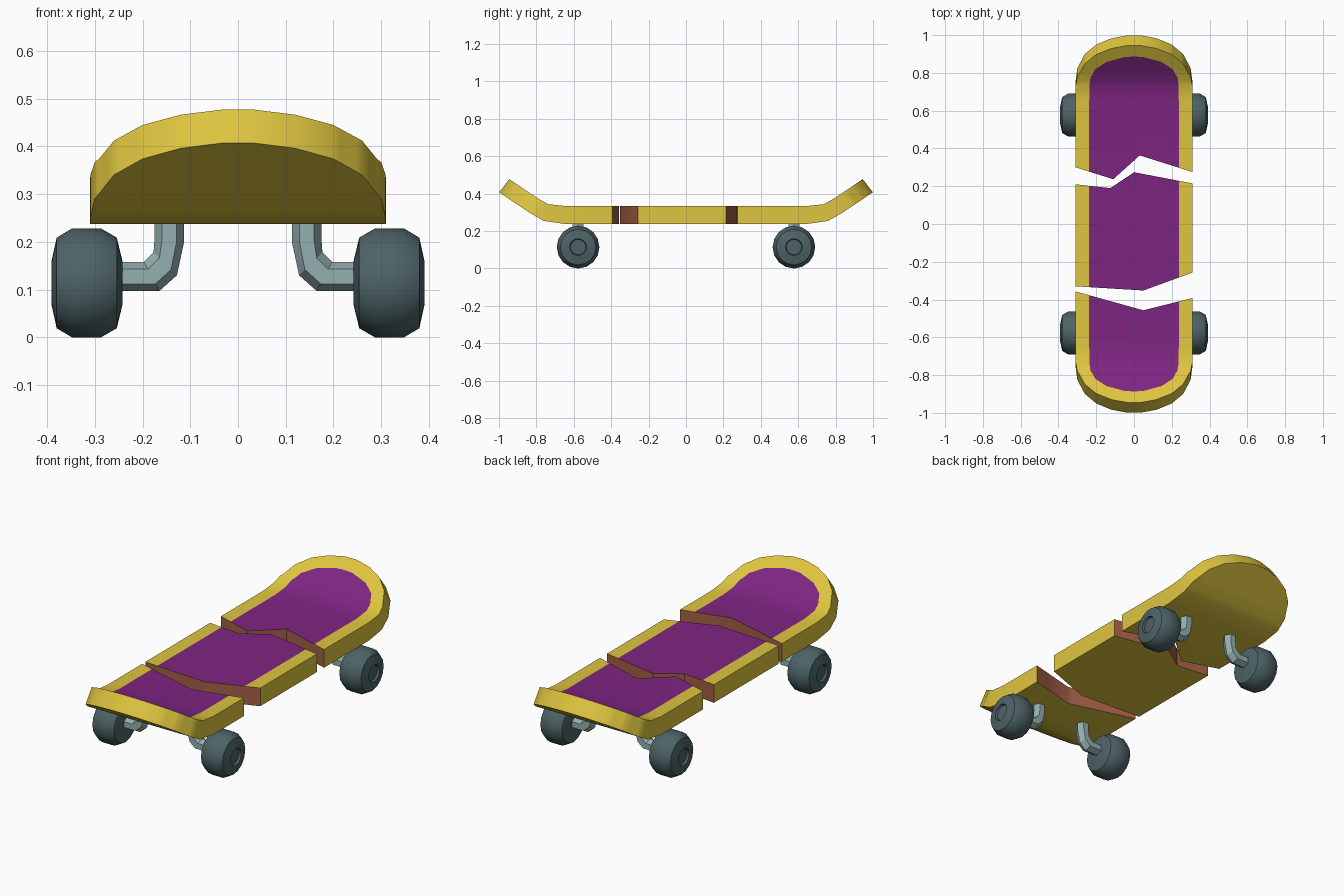
import bpy, bmesh, math

if "Cube" in bpy.data.objects:
    bpy.data.objects.remove(bpy.data.objects["Cube"])


def material(name, rgb):
    m = bpy.data.materials.new(name)
    m.diffuse_color = (*rgb, 1)
    m.use_nodes = True
    m.node_tree.nodes["Principled BSDF"].inputs["Base Color"].default_value = m.diffuse_color
    return m


YELLOW = material("yellow_deck", (0.73, 0.56, 0.05))
PURPLE = material("purple_grip", (0.21, 0.018, 0.22))
BROWN = material("brown_wood_core", (0.37, 0.115, 0.062))
DARK = material("dark_teal_wheel", (0.075, 0.125, 0.135))
METAL = material("pale_metal", (0.30, 0.43, 0.43))


def finish(bm, name, mats, angle=30):
    bmesh.ops.remove_doubles(bm, verts=bm.verts, dist=0.0003)
    bmesh.ops.recalc_face_normals(bm, faces=bm.faces)
    mesh = bpy.data.meshes.new(name)
    bm.to_mesh(mesh)
    bm.free()
    for m in mats:
        mesh.materials.append(m)
    ob = bpy.data.objects.new(name, mesh)
    bpy.context.collection.objects.link(ob)
    bpy.ops.object.select_all(action='DESELECT')
    ob.select_set(True)
    bpy.context.view_layer.objects.active = ob
    bpy.ops.object.shade_smooth_by_angle(angle=math.radians(angle))
    return ob


def lerp(table, t):
    """Piecewise linear lookup in a list of (key, value)."""
    if t <= table[0][0]:
        return table[0][1]
    for (a, va), (b, vb) in zip(table, table[1:]):
        if t <= b:
            return va + (vb - va) * (t - a) / (b - a)
    return table[-1][1]


# Deck curves, keyed by distance along the underside
W, G = 0.31, 0.237
BOTTOM_Z = [(0.65, 0.238), (0.76, 0.254), (0.84, 0.30), (0.999, 0.407)]
TOP_Y = [(0, 0), (0.65, 0.65), (0.76, 0.735), (0.84, 0.79), (0.999, 0.945)]
TOP_Z = [(0.65, 0.334), (0.76, 0.343), (0.84, 0.373), (0.999, 0.477)]
WIDTH = [(0.75, W), (0.825, 0.30), (0.90, 0.26), (0.95, 0.20), (0.983, 0.12), (0.999, 0.035)]
GRIP = [(0.75, G), (0.82, 0.231), (0.87, 0.205), (0.91, 0.145), (0.936, 0.05), (0.939, 0)]
COLUMNS = [-W, -G, -0.125, -0.11, 0, 0.03, 0.05, G, W]
END_ROWS = [0.65, 0.76, 0.80, 0.825, 0.84, 0.87, 0.90, 0.91, 0.925, 0.936, 0.939,
            0.95, 0.97, 0.983, 0.999]


def cut_row(points):
    return [(x, lerp(points, x)) for x in COLUMNS]


def end_rows(sign):
    rows = []
    for t in END_ROWS:
        w, g = lerp(WIDTH, t), lerp(GRIP, t)
        inner = [(x * g / G, sign * t) for x in COLUMNS[1:-1]]
        rows.append([(-w, sign * t)] + inner + [(w, sign * t)])
    return rows


def deck_piece(name, rows, cut_ends):
    bm = bmesh.new()
    top, bot = [], []
    for row in rows:
        top.append([bm.verts.new((x, math.copysign(lerp(TOP_Y, abs(y)), y), lerp(TOP_Z, abs(y))))
                    for x, y in row])
        bot.append([bm.verts.new((x, y, lerp(BOTTOM_Z, abs(y)))) for x, y in row])
    n = len(COLUMNS)
    for i in range(len(rows) - 1):
        for j in range(n - 1):
            for grid in (top, bot):
                f = bm.faces.new((grid[i][j], grid[i][j + 1], grid[i + 1][j + 1], grid[i + 1][j]))
                if grid is top and 0 < j < n - 2 and abs(rows[i][0][1]) < 0.938:
                    f.material_index = 1
        for j in (0, n - 1):
            bm.faces.new((top[i][j], top[i + 1][j], bot[i + 1][j], bot[i][j]))
    # end walls: bare wood where the board is snapped
    for i, is_cut in zip((0, len(rows) - 1), cut_ends):
        for j in range(n - 1):
            f = bm.faces.new((top[i][j], top[i][j + 1], bot[i][j + 1], bot[i][j]))
            f.material_index = 2 if is_cut else 0
    finish(bm, name, (YELLOW, PURPLE, BROWN))


# Three pieces of the snapped deck
deck_piece("deck_back",
           [cut_row([(-W, 0.30), (-0.11, 0.237), (0.03, 0.363), (W, 0.275)])] + end_rows(1),
           (True, False))
deck_piece("deck_middle",
           [cut_row([(-W, -0.33), (0.05, -0.352), (W, -0.257)]),
            cut_row([(-W, 0.21), (-0.125, 0.19), (0, 0.274), (W, 0.215)])],
           (True, True))
deck_piece("deck_front",
           [cut_row([(-W, -0.357), (0.05, -0.457), (W, -0.392)])] + end_rows(-1),
           (True, False))


def sweep(bm, rings, closed_ends=True):
    """Skin a list of vertex rings."""
    n = len(rings[0])
    for a, b in zip(rings, rings[1:]):
        for k in range(n):
            bm.faces.new((a[k], a[(k + 1) % n], b[(k + 1) % n], b[k]))
    if closed_ends:
        bm.faces.new(rings[0])
        bm.faces.new(rings[-1])


# Wheel profile (x, radius), from the inner face out to the recessed hub
WHEEL = [(0.242, 0.045), (0.254, 0.095), (0.287, 0.114), (0.348, 0.114), (0.380, 0.095),
         (0.391, 0.045), (0.380, 0.041)]
# Bent bracket: outer and inner edge (x, z) pairs
BRACKET = [((0.26, 0.097), (0.26, 0.158)), ((0.165, 0.097), (0.197, 0.158)),
           ((0.128, 0.13), (0.177, 0.178)), ((0.113, 0.20), (0.175, 0.205)),
           ((0.113, 0.245), (0.175, 0.245))]
SIDES = 16

for sy, end in ((-1, "front"), (1, "back")):
    for sx, side in ((-1, "left"), (1, "right")):
        yc = sy * 0.577
        bm = bmesh.new()
        rings = []
        for x, r in WHEEL:
            ang = [2 * math.pi * k / SIDES for k in range(SIDES)]
            rings.append([bm.verts.new((sx * x, yc + r * math.cos(a), 0.114 + r * math.sin(a)))
                          for a in ang])
        sweep(bm, rings)
        finish(bm, f"wheel_{end}_{side}", (DARK,), 45)

        bm = bmesh.new()
        rings = []
        for (ox, oz), (ix, iz) in BRACKET:
            ring = []
            for k in range(6):
                a = math.pi * k / 3
                c = 0.5 + 0.5 * math.cos(a)
                ring.append(bm.verts.new((sx * (ox + (ix - ox) * c), yc + 0.034 * math.sin(a),
                                          oz + (iz - oz) * c)))
            rings.append(ring)
        sweep(bm, rings)
        finish(bm, f"axle_bracket_{end}_{side}", (METAL,), 25)
